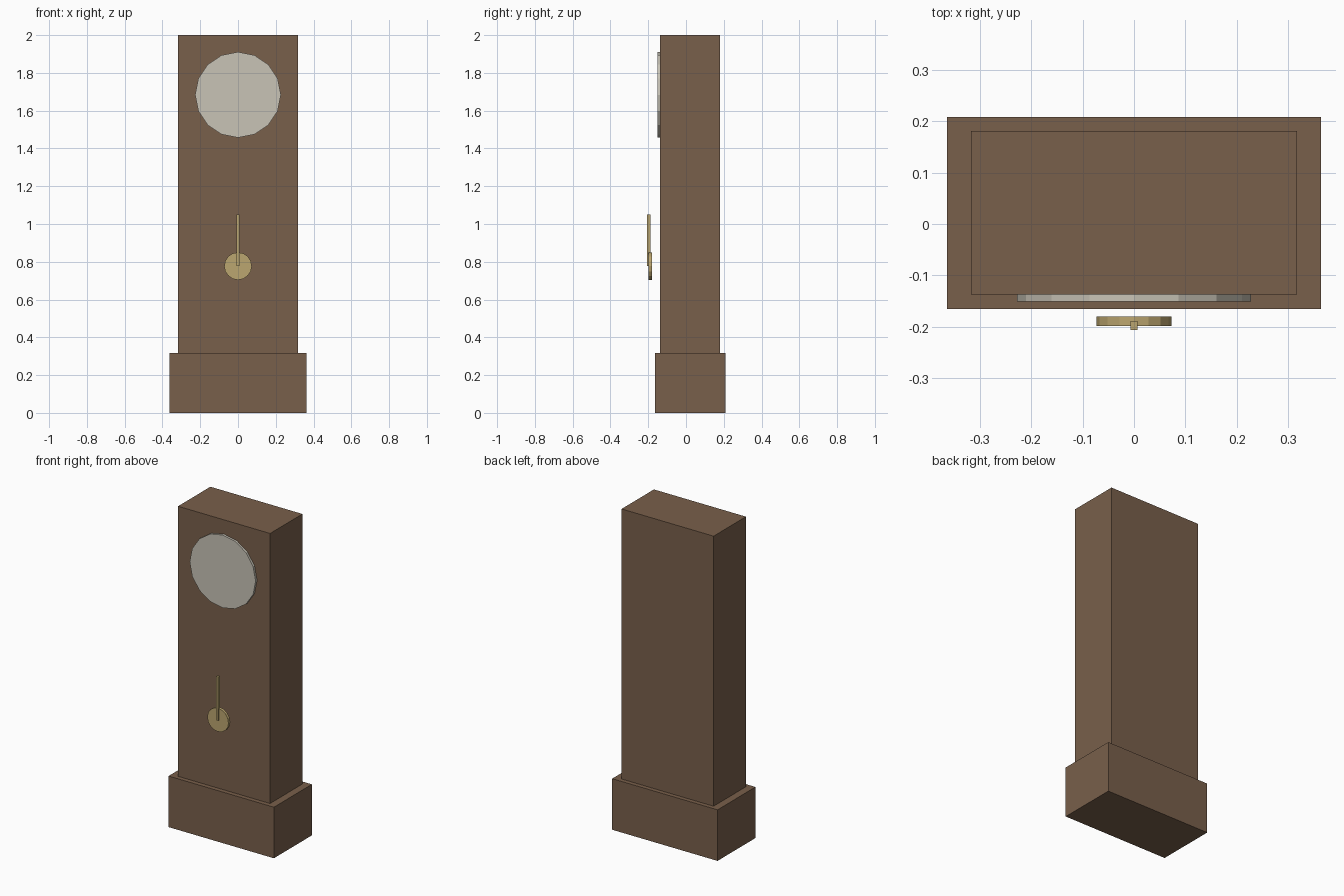
import bpy
import bmesh
from math import pi
from mathutils import Matrix, Vector

default = bpy.data.objects.get("Cube")
if default:
    bpy.data.objects.remove(default, do_unlink=True)


def material(name, colour):
    mat = bpy.data.materials.new(name)
    mat.use_nodes = True
    mat.diffuse_color = (*colour, 1)
    mat.node_tree.nodes["Principled BSDF"].inputs["Base Color"].default_value = (*colour, 1)
    return mat


wood = material("brown wood", (0.19, 0.115, 0.07))
ivory = material("ivory dial", (0.58, 0.55, 0.47))
brass = material("brass", (0.50, 0.38, 0.16))


def finish(name, bm, mat):
    mesh = bpy.data.meshes.new(name)
    bmesh.ops.recalc_face_normals(bm, faces=bm.faces)
    bm.to_mesh(mesh)
    bm.free()
    mesh.materials.append(mat)
    obj = bpy.data.objects.new(name, mesh)
    bpy.context.collection.objects.link(obj)
    return obj


def box(name, low, high, mat):
    low, high = Vector(low), Vector(high)
    bm = bmesh.new()
    bmesh.ops.create_cube(bm, size=1)
    bmesh.ops.scale(bm, vec=high - low, verts=bm.verts)
    bmesh.ops.translate(bm, vec=(low + high) / 2, verts=bm.verts)
    return finish(name, bm, mat)


def disc(name, radius, front, back, z, mat):
    # Sixteen-sided disc facing the front
    place = Matrix.Translation((0, (front + back) / 2, z)) @ Matrix.Rotation(pi / 2, 4, "X")
    bm = bmesh.new()
    bmesh.ops.create_cone(bm, cap_ends=True, segments=16, radius1=radius,
                          radius2=radius, depth=back - front, matrix=place)
    return finish(name, bm, mat)


def door_frame(name, half_width, bottom, top, border, front, back, mat):
    # Front plate inset to a border, opened, then thickened backwards
    bm = bmesh.new()
    corners = [(-half_width, bottom), (half_width, bottom), (half_width, top), (-half_width, top)]
    face = bm.faces.new([bm.verts.new((x, front, z)) for x, z in corners])
    bmesh.ops.inset_region(bm, faces=[face], thickness=border)
    bmesh.ops.delete(bm, geom=[face], context="FACES")
    ring = bmesh.ops.extrude_face_region(bm, geom=bm.faces[:], use_keep_orig=True)
    moved = [v for v in ring["geom"] if isinstance(v, bmesh.types.BMVert)]
    bmesh.ops.translate(bm, vec=(0, back - front, 0), verts=moved)
    return finish(name, bm, mat)


# Case
box("base", (-0.363, -0.165, 0), (0.363, 0.208, 0.318), wood)
box("case_body", (-0.317, -0.137, 0.318), (0.317, 0.181, 2), wood)

# Dial and door
disc("dial", 0.227, -0.151, -0.137, 1.684, ivory)
door_frame("door_frame", 0.1, 0.458, 1.09, 0.026, -0.156, -0.137, wood)

# Pendulum
disc("pendulum_bob", 0.073, -0.198, -0.18, 0.777, brass)
box("pendulum_rod", (-0.007, -0.206, 0.777), (0.007, -0.189, 1.05), brass)
